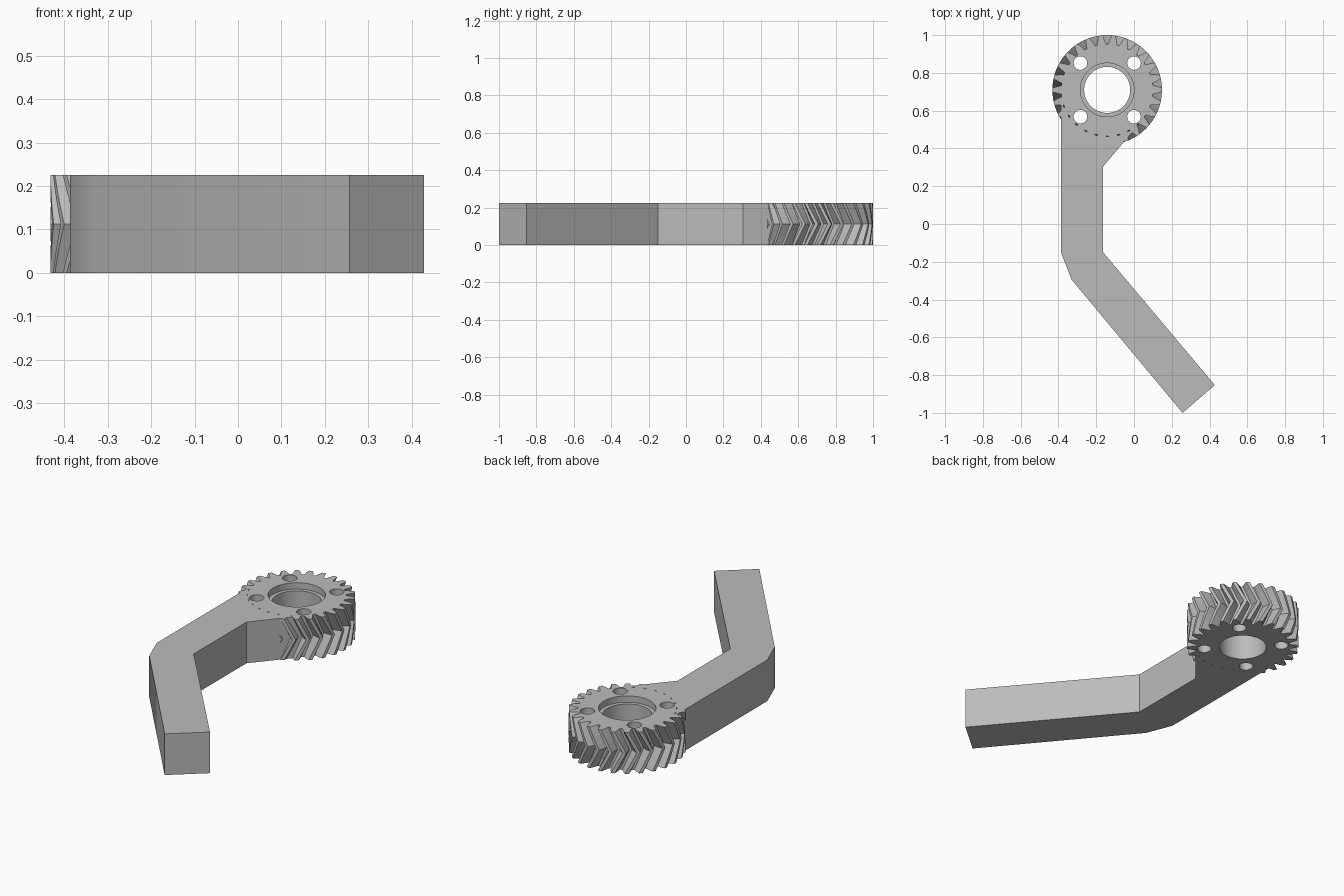
import bpy, bmesh
from math import sin, cos, pi, radians

if "Cube" in bpy.data.objects:
    bpy.data.objects.remove(bpy.data.objects["Cube"], do_unlink=True)

HEIGHT = 0.225
CX, CY = -0.142, 0.71          # gear axis
TEETH = 26
ROOT, PITCH, TIP = 0.243, 0.269, 0.29
TWIST = 0.2                    # herringbone twist at mid height

grey = bpy.data.materials.new("plain grey")
grey.use_nodes = True
colour = (0.5, 0.5, 0.5, 1)
grey.diffuse_color = colour
grey.node_tree.nodes["Principled BSDF"].inputs["Base Color"].default_value = colour


def polar(r, a):
    return CX + r * cos(a), CY + r * sin(a)


def loft(name, rings):
    """Solid from matching closed rings stacked in z: (points, z)."""
    bm = bmesh.new()
    loops = [[bm.verts.new((x, y, z)) for x, y in pts] for pts, z in rings]
    n = len(loops[0])
    for low, high in zip(loops, loops[1:]):
        for i in range(n):
            j = (i + 1) % n
            bm.faces.new((low[i], low[j], high[j], high[i]))
    bm.faces.new(loops[0][::-1])
    bm.faces.new(loops[-1])
    bmesh.ops.recalc_face_normals(bm, faces=bm.faces)
    mesh = bpy.data.meshes.new(name)
    bm.to_mesh(mesh)
    bm.free()
    mesh.materials.append(grey)
    obj = bpy.data.objects.new(name, mesh)
    bpy.context.collection.objects.link(obj)
    return obj


def select(obj):
    bpy.ops.object.select_all(action="DESELECT")
    obj.select_set(True)
    bpy.context.view_layer.objects.active = obj


def drill(obj, x, y, radius, bottom, top, sides):
    pts = [(x + radius * cos(2 * pi * i / sides), y + radius * sin(2 * pi * i / sides))
           for i in range(sides)]
    cutter = loft("drill_cutter", [(pts, bottom), (pts, top)])
    cutter.hide_render = True
    mod = obj.modifiers.new("hole", "BOOLEAN")
    mod.operation, mod.solver, mod.object = "DIFFERENCE", "EXACT", cutter
    select(obj)
    bpy.ops.object.modifier_apply(modifier=mod.name)
    bpy.data.objects.remove(cutter, do_unlink=True)


def gear_outline(turn):
    flank = [(ROOT, 0.094), (PITCH, 0.062), (TIP, 0.032)]
    tooth = [(r, -a) for r, a in flank] + [(r, a) for r, a in reversed(flank)]
    return [polar(r, a + turn + 2 * pi * k / TEETH) for k in range(TEETH) for r, a in tooth]


# Herringbone gear
LEVELS = 8
rings = []
for i in range(LEVELS + 1):
    t = i / LEVELS
    rings.append((gear_outline(TWIST * (1 - abs(2 * t - 1))), t * HEIGHT))
gear = loft("herringbone_gear", rings)

# Bore, counterbore and bolt holes
drill(gear, CX, CY, 0.122, -0.1, HEIGHT + 0.1, 64)
drill(gear, CX, CY, 0.142, HEIGHT - 0.035, HEIGHT + 0.1, 64)
for sx in (-1, 1):
    for sy in (-1, 1):
        drill(gear, CX + sx * 0.142, CY + sy * 0.142, 0.036, -0.1, HEIGHT + 0.1, 32)

# Bent arm, hollowed to a narrow clearance around the gear root
seat = [polar(0.247, radians(a)) for a in range(188, 313, 4)]
outline = [(-0.387, -0.15), (-0.33, -0.295), (0.257, -1.0), (0.428, -0.853),
           (-0.163, -0.15), (-0.163, 0.305), polar(0.247, radians(-45))]
arm = loft("bent_arm", [(outline + seat[-2::-1], z) for z in (0, HEIGHT)])

for part in (gear, arm):
    select(part)
    bpy.ops.object.shade_smooth_by_angle(angle=radians(28))
